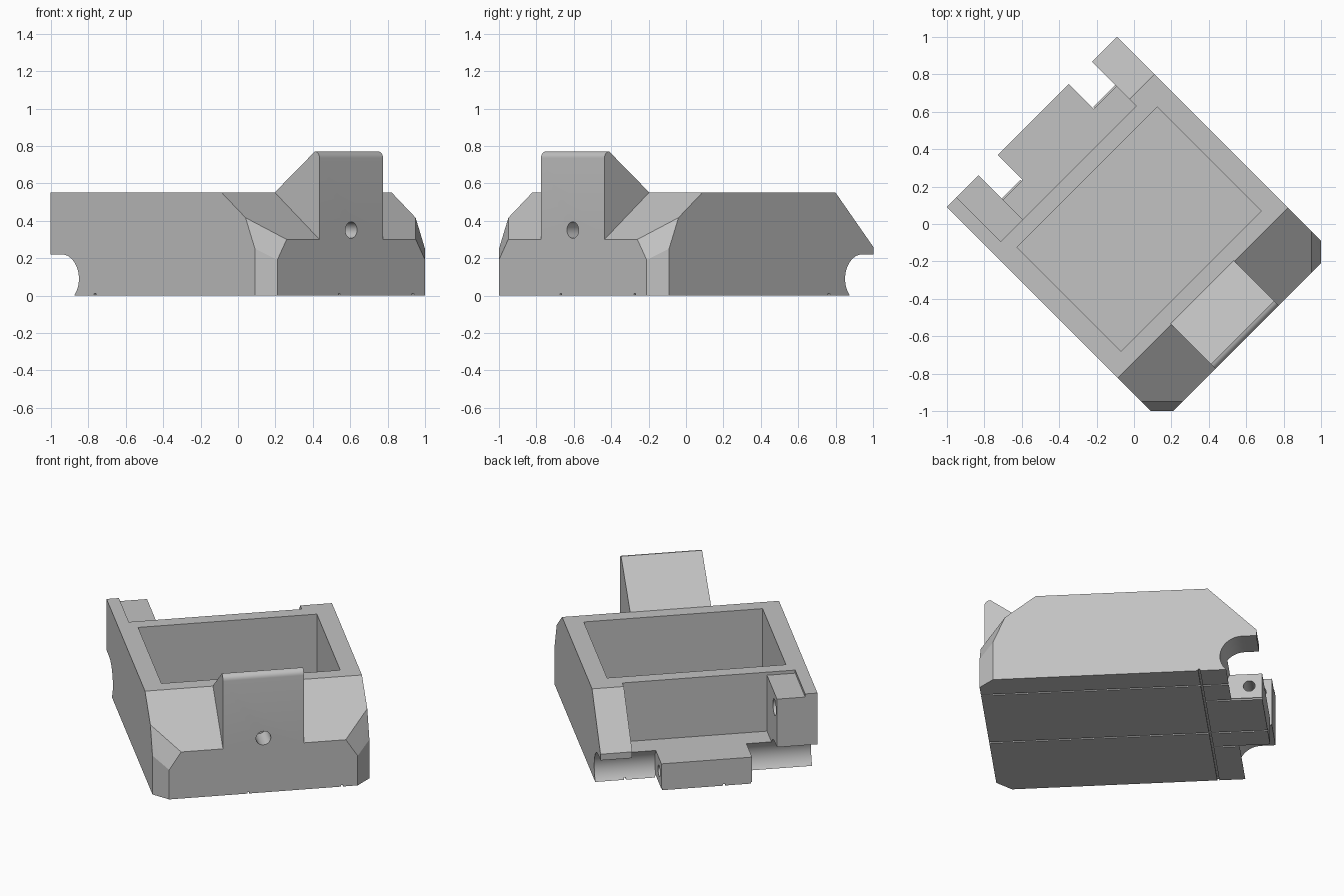
import bpy, bmesh, math
from mathutils import Matrix, Vector

cube = bpy.data.objects.get("Cube")
if cube:
    bpy.data.objects.remove(cube, do_unlink=True)

# One plain grey plastic
grey = bpy.data.materials.new("grey_plastic")
grey.use_nodes = True
colour = (0.54, 0.54, 0.54, 1)
grey.diffuse_color = colour
grey.node_tree.nodes["Principled BSDF"].inputs["Base Color"].default_value = colour


def finish(bm, name):
    bmesh.ops.recalc_face_normals(bm, faces=bm.faces)
    me = bpy.data.meshes.new(name)
    bm.to_mesh(me)
    bm.free()
    me.materials.append(grey)
    ob = bpy.data.objects.new(name, me)
    bpy.context.scene.collection.objects.link(ob)
    return ob


def extrude(name, profile, v0, v1):
    """Side profile of (length, height) points, extruded across the width."""
    bm = bmesh.new()
    face = bm.faces.new([bm.verts.new((u, v0, z)) for u, z in profile])
    side = bmesh.ops.extrude_face_region(bm, geom=[face])["geom"]
    bmesh.ops.translate(bm, vec=(0, v1 - v0, 0),
                        verts=[g for g in side if isinstance(g, bmesh.types.BMVert)])
    return finish(bm, name)


def box(name, u0, u1, v0, v1, z0, z1):
    return extrude(name, [(u0, z0), (u1, z0), (u1, z1), (u0, z1)], v0, v1)


def bore(name, axis, start, length, r1, r2, segments=40):
    """Round cutter from a start point along 'u' or 'v'."""
    bm = bmesh.new()
    bmesh.ops.create_cone(bm, cap_ends=True, segments=segments,
                          radius1=r1, radius2=r2, depth=length)
    turn = Matrix.Rotation(math.pi / 2, 4, 'Y') if axis == 'u' else Matrix.Rotation(-math.pi / 2, 4, 'X')
    shift = Vector((length / 2, 0, 0)) if axis == 'u' else Vector((0, length / 2, 0))
    bm.transform(Matrix.Translation(Vector(start) + shift) @ turn)
    return finish(bm, name)


def combine(target, tool, operation):
    mod = target.modifiers.new("cut", 'BOOLEAN')
    mod.operation = operation
    mod.solver = 'EXACT'
    mod.object = tool
    bpy.context.view_layer.update()
    dg = bpy.context.evaluated_depsgraph_get()
    me = bpy.data.meshes.new_from_object(target.evaluated_get(dg))
    target.modifiers.clear()
    target.data = me
    bpy.data.objects.remove(tool, do_unlink=True)


W, FRONT, BACK, RIM, TOP = 0.643, 0.856, -0.773, -0.438, 0.55

# Main housing with sloped nose and chamfered front corners
bm = bmesh.new()
half = [(RIM, W, 0), (RIM, W, TOP), (0.52, W, TOP), (0.70, W, 0.416), (0.771, W, 0.25),
        (0.771, W, 0), (FRONT, 0.559, 0), (FRONT, 0.559, 0.19), (FRONT, 0.488, 0.30)]
for u, v, z in half:
    for s in (1, -1):
        bm.verts.new((u, v * s, z))
bmesh.ops.convex_hull(bm, input=bm.verts)
bmesh.ops.dissolve_limit(bm, angle_limit=0.01, verts=bm.verts, edges=bm.edges)
body = finish(bm, "housing")

# Raised block on the nose with a rounded front edge
r = 0.035
round_edge = [(FRONT - r + r * math.sin(a), 0.77 - r + r * math.cos(a))
              for a in (math.radians(15 * i) for i in range(7))]
combine(body, extrude("nose_block", [(0.50, 0.28), (0.50, 0.54), (0.516, TOP)]
                      + round_edge + [(FRONT, 0.28)], -0.24, 0.24), 'UNION')

# Rear lip, sloped rail, full-height wall and post
rail = [(-0.40, 0), (-0.40, TOP), (-0.488, TOP), (BACK, 0.26), (BACK, 0)]
for part in (box("rear_lip", -0.60, -0.40, -W, W, 0, 0.17),
             extrude("sloped_rail", rail, 0.455, W),
             box("side_wall", BACK, -0.40, -W, -0.57, 0, TOP),
             box("post", BACK, -0.40, -0.60, -0.403, 0, 0.53)):
    combine(body, part, 'UNION')

# Round arch under the rear rails, open to the back
arch = [(-0.69 + 0.13 * math.cos(a), 0.09 + 0.13 * math.sin(a))
        for a in (math.radians(-90 + 7.5 * i) for i in range(25))]
combine(body, extrude("arch_cutter", arch + [(-0.9, 0.22), (-0.9, -0.04)], -0.8, 0.8), 'DIFFERENCE')

# Hinge tongue between the rails
combine(body, box("tongue", -0.776, -0.40, -0.255, 0.283, 0, 0.17), 'UNION')

# Open cavity, stepped bore through the nose and pin holes
for cutter in (box("cavity", -0.354, 0.431, -0.53, 0.53, 0.06, 0.8),
               bore("wide_bore", 'u', (0.40, 0, 0.35), 0.22, 0.185, 0.185),
               bore("inner_bore", 'u', (0.60, 0, 0.35), 0.18, 0.165, 0.14),
               bore("nose_hole", 'u', (0.70, 0, 0.35), 0.3, 0.044, 0.044, 24),
               bore("tongue_pin_hole", 'v', (-0.70, -0.3, 0.09), 0.7, 0.035, 0.035, 24),
               bore("post_pin_hole", 'v', (-0.69, -0.5, 0.44), 0.2, 0.05, 0.05, 24)):
    combine(body, cutter, 'DIFFERENCE')

# Shallow grooves in the underside
g, deep = 0.006, 0.01
for v in (-0.09, 0.467):
    combine(body, box("long_groove", -1, 1, v - g, v + g, -0.05, deep), 'DIFFERENCE')
for v in (-0.255, 0.283):
    combine(body, box("short_groove", -1, RIM, v - g, v + g, -0.05, deep), 'DIFFERENCE')
combine(body, box("cross_groove", RIM - g, RIM + g, -1, 1, -0.05, deep), 'DIFFERENCE')

# Turn the housing to its diagonal stance
body.data.transform(Matrix.Rotation(-math.pi / 4, 4, 'Z'))
bpy.ops.object.select_all(action='DESELECT')
body.select_set(True)
bpy.context.view_layer.objects.active = body
bpy.ops.object.shade_smooth_by_angle(angle=math.radians(20))
